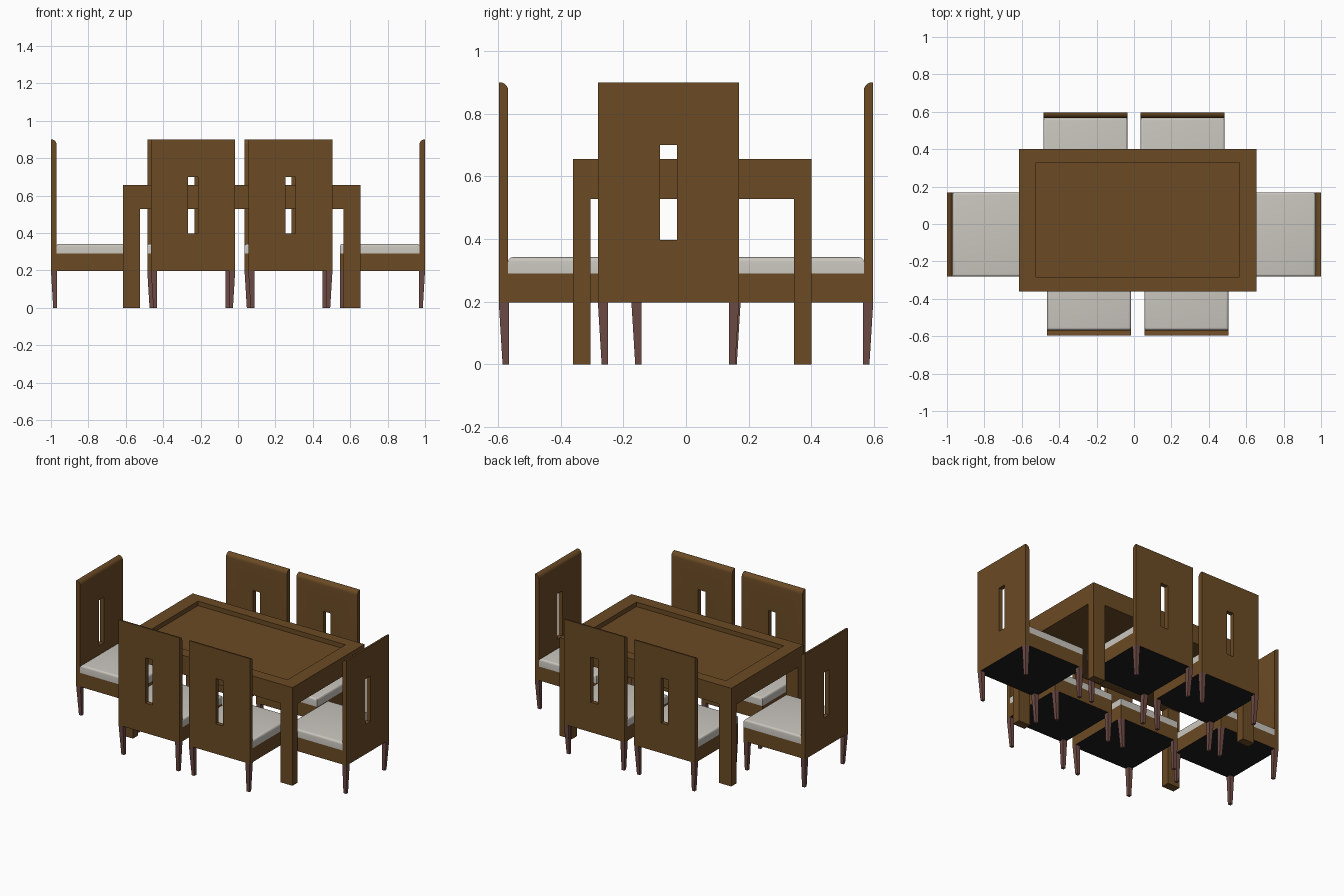
import bpy, bmesh, math
from mathutils import Matrix

if "Cube" in bpy.data.objects:
    bpy.data.objects.remove(bpy.data.objects["Cube"])


def material(name, rgb):
    m = bpy.data.materials.new(name)
    m.diffuse_color = (*rgb, 1)
    m.use_nodes = True
    m.node_tree.nodes["Principled BSDF"].inputs["Base Color"].default_value = m.diffuse_color
    return m


WOOD = material("brown wood", (0.147, 0.069, 0.018))
FABRIC = material("off white fabric", (0.59, 0.565, 0.52))
LEG = material("reddish brown leg", (0.155, 0.07, 0.06))
BLACK = material("black underside", (0.012, 0.012, 0.012))


def finish(bm, name, mats):
    bmesh.ops.recalc_face_normals(bm, faces=bm.faces)
    me = bpy.data.meshes.new(name)
    bm.to_mesh(me)
    bm.free()
    for m in mats:
        me.materials.append(m)
    return me


def add(name, me, matrix=None):
    ob = bpy.data.objects.new(name, me)
    bpy.context.collection.objects.link(ob)
    if matrix:
        ob.matrix_world = matrix
    return ob


def box(bm, lo, hi):
    size = [h - l for l, h in zip(lo, hi)]
    mid = [(h + l) / 2 for l, h in zip(lo, hi)]
    return bmesh.ops.create_cube(
        bm, size=1, matrix=Matrix.Translation(mid) @ Matrix.Diagonal((*size, 1)))["verts"]


def blacken_bottom(bm, z):
    bm.normal_update()
    for f in bm.faces:
        if f.normal.z < -0.9 and abs(f.calc_center_median().z - z) < 0.005:
            f.material_index = 1


# ---- table: slab with a sunken top panel, four legs ----
TX0, TX1, TY0, TY1 = -0.615, 0.655, -0.36, 0.40
APRON, TOP = 0.528, 0.656
bm = bmesh.new()
box(bm, (TX0, TY0, APRON), (TX1, TY1, TOP))
bm.normal_update()
top = max(bm.faces, key=lambda f: f.normal.z)
bmesh.ops.inset_individual(bm, faces=[top], thickness=0.02)
for v in top.verts:                       # rim: 0.09 at the ends, 0.075 at the sides
    v.co.x = TX0 + 0.09 if v.co.x < 0 else TX1 - 0.09
    v.co.y = TY0 + 0.077 if v.co.y < 0 else TY1 - 0.072
rim = bmesh.ops.extrude_discrete_faces(bm, faces=[top])["faces"][0]
for v in rim.verts:
    v.co.z -= 0.03
add("table_top", finish(bm, "table_top", [WOOD]))

for sx, x in (("left", TX0), ("right", TX1 - 0.09)):
    for sy, y in (("front", TY0), ("back", TY1 - 0.055)):
        bm = bmesh.new()
        box(bm, (x, y, 0), (x + 0.09, y + 0.055, APRON))
        add(f"table_{sy}_{sx}_leg", finish(bm, "table_leg", [WOOD]))

# ---- chair parts: local origin at the middle of the back, facing +y ----
W, D, T = 0.225, 0.455, 0.03
SEAT0, SEAT1, CUSHION, BACK = 0.197, 0.29, 0.342, 0.9

# back rest: side profile with a rounded inner top edge
R = 0.027
profile = [(0, SEAT0), (T, SEAT0)]
profile += [(T - R + R * math.cos(a), BACK - R + R * math.sin(a))
            for a in (math.radians(i * 15) for i in range(7))]
profile.append((0, BACK))
bm = bmesh.new()
face = bm.faces.new([bm.verts.new((-W, y, z)) for y, z in profile])
ext = bmesh.ops.extrude_face_region(bm, geom=[face])["geom"]
for v in ext:
    if isinstance(v, bmesh.types.BMVert):
        v.co.x = W
bmesh.ops.recalc_face_normals(bm, faces=bm.faces)
blacken_bottom(bm, SEAT0)
solid = add("chair_back_blank", finish(bm, "chair_back_blank", [WOOD, BLACK]))

# slot through the back rest
bm = bmesh.new()
box(bm, (-0.0265, -0.1, 0.397), (0.0265, 0.1, 0.70))
cutter = add("slot_cutter", finish(bm, "slot_cutter", [WOOD, BLACK]))
mod = solid.modifiers.new("slot", "BOOLEAN")
mod.object, mod.operation, mod.solver = cutter, "DIFFERENCE", "EXACT"
deps = bpy.context.evaluated_depsgraph_get()
back_mesh = bpy.data.meshes.new_from_object(solid.evaluated_get(deps))
back_mesh.name = "chair_back"
bpy.data.objects.remove(solid)
bpy.data.objects.remove(cutter)

# seat frame
bm = bmesh.new()
box(bm, (-W, T, SEAT0), (W, D, SEAT1))
blacken_bottom(bm, SEAT0)
seat_mesh = finish(bm, "seat", [WOOD, BLACK])

# cushion with rounded top edges
bm = bmesh.new()
box(bm, (-W, T, SEAT1), (W, D, CUSHION))
edges = [e for e in bm.edges if all(v.co.z > CUSHION - 0.001 for v in e.verts)]
bmesh.ops.bevel(bm, geom=edges, offset=0.014, segments=4, profile=0.5, affect="EDGES")
cushion_mesh = finish(bm, "cushion", [FABRIC])


# tapered leg: outer side and rear face lean inwards
def leg_mesh(side, y):
    bm = bmesh.new()
    x0, x1 = sorted((side * W, side * (W - 0.032)))
    for v in box(bm, (x0, y, 0), (x1, y + 0.032, SEAT0)):
        if v.co.z < 0.01:
            if abs(v.co.x) > W - 0.01:
                v.co.x -= side * 0.012
            if v.co.y < y + 0.01:
                v.co.y += 0.012
    return finish(bm, "chair_leg", [LEG])


legs = {f"{n}_{s}_leg": leg_mesh(sign, y)
        for n, y in (("rear", 0), ("front", D - 0.032))
        for s, sign in (("left", -1), ("right", 1))}

# ---- six chairs around the table ----
chairs = {
    "front_left": (-0.24, -0.597, 0), "front_right": (0.28, -0.597, 0),
    "back_left": (-0.26, 0.597, 180), "back_right": (0.26, 0.597, 180),
    "left_end": (-1.0, -0.056, -90), "right_end": (1.0, -0.056, 90),
}
for place, (x, y, turn) in chairs.items():
    mat = Matrix.Translation((x, y, 0)) @ Matrix.Rotation(math.radians(turn), 4, "Z")
    for part, me in {"back_rest": back_mesh, "seat": seat_mesh,
                     "cushion": cushion_mesh, **legs}.items():
        add(f"{place}_chair_{part}", me, mat)

# smooth the rounded parts, keep the edges sharp
bpy.ops.object.select_all(action="DESELECT")
for ob in bpy.data.objects:
    if ob.name.endswith(("cushion", "back_rest")):
        ob.select_set(True)
        bpy.context.view_layer.objects.active = ob
bpy.ops.object.shade_smooth_by_angle(angle=math.radians(30))
